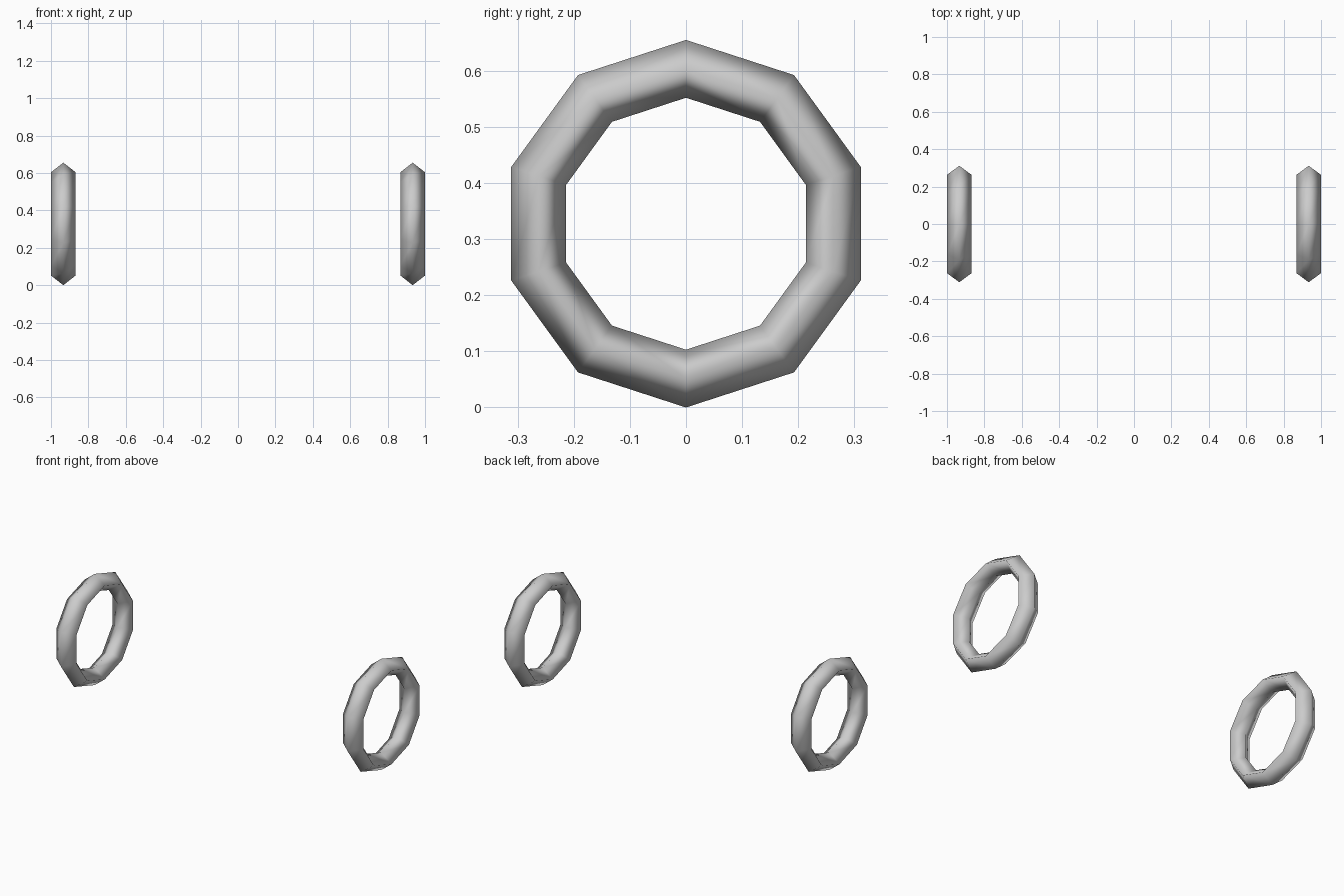
import bpy, bmesh
from math import sin, cos, pi

if "Cube" in bpy.data.objects:
    bpy.data.objects.remove(bpy.data.objects["Cube"])

SEGMENTS = 10          # sides around each ring
CENTRE_Z = 0.3275
RING_X = 0.934
# diamond cross-section: (offset along x, radius)
PROFILE = [(0, 0.3275), (0.066, 0.276), (0, 0.2245), (-0.066, 0.276)]


def make_ring(name, x):
    bm = bmesh.new()
    loops = []
    for i in range(SEGMENTS):
        a = 2 * pi * i / SEGMENTS
        loops.append([bm.verts.new((dx, r * sin(a), r * cos(a))) for dx, r in PROFILE])
    n = len(PROFILE)
    for i in range(SEGMENTS):
        a, b = loops[i], loops[(i + 1) % SEGMENTS]
        for j in range(n):
            k = (j + 1) % n
            bm.faces.new((a[j], a[k], b[k], b[j]))
    bmesh.ops.recalc_face_normals(bm, faces=bm.faces)
    for f in bm.faces:
        f.smooth = True
    mesh = bpy.data.meshes.new(name)
    bm.to_mesh(mesh)
    bm.free()
    ob = bpy.data.objects.new(name, mesh)
    ob.location = (x, 0, CENTRE_Z)
    bpy.context.collection.objects.link(ob)


# matching pair of upright rings
make_ring("left_ring", -RING_X)
make_ring("right_ring", RING_X)
